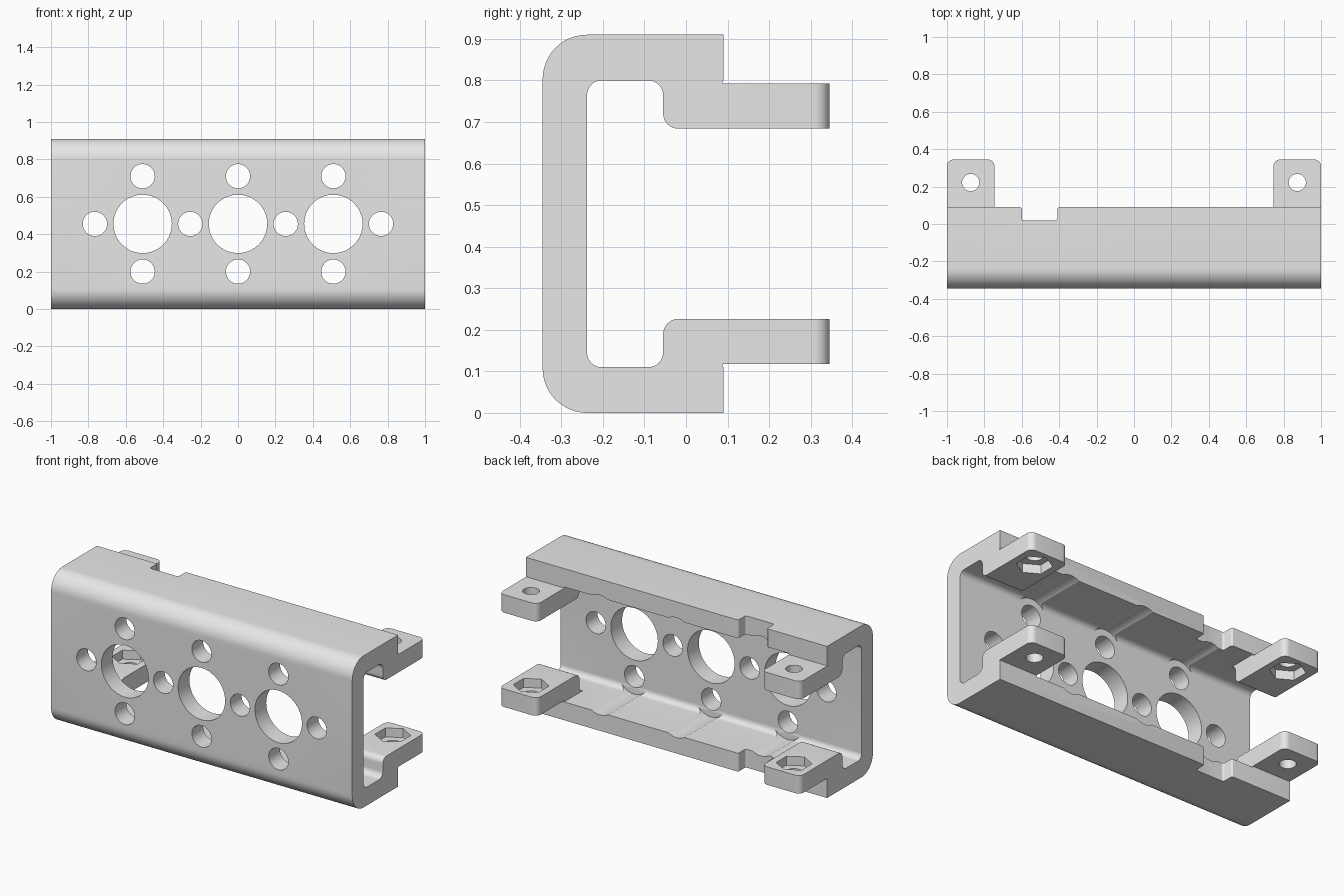
import bpy, bmesh, math
from mathutils import Vector

if "Cube" in bpy.data.objects:
    bpy.data.objects.remove(bpy.data.objects["Cube"], do_unlink=True)

MID = 0.455          # half height: every part is mirrored about this level
PITCH = 0.51         # spacing of the large bores

grey = bpy.data.materials.new("light_grey")
grey.use_nodes = True
grey.diffuse_color = (0.8, 0.8, 0.8, 1)
grey.node_tree.nodes["Principled BSDF"].inputs["Base Color"].default_value = (0.8, 0.8, 0.8, 1)


def rounded(corners, steps=8):
    """Outline from (u, v, radius) corners, filleting those with a radius."""
    out = []
    for i, (u, v, r) in enumerate(corners):
        p = Vector((u, v))
        if r == 0:
            out.append(p)
            continue
        a = (Vector(corners[i - 1][:2]) - p).normalized()
        b = (Vector(corners[(i + 1) % len(corners)][:2]) - p).normalized()
        half = a.angle(b) / 2
        centre = p + (a + b).normalized() * r / math.sin(half)
        start = p + a * r / math.tan(half) - centre
        end = p + b * r / math.tan(half) - centre
        for k in range(steps + 1):
            t = k / steps
            sweep = math.pi - 2 * half
            w = (start * math.sin((1 - t) * sweep) + end * math.sin(t * sweep)) / math.sin(sweep)
            out.append(centre + w)
    return out


def circle(u, v, r, n=48, turn=0.0):
    angles = [turn + math.tau * k / n for k in range(n)]
    return [Vector((u + r * math.cos(a), v + r * math.sin(a))) for a in angles]


def prism(name, outline, axis, lo, hi):
    """Extrude an outline along an axis; the origin sits at mid height."""
    place = {"x": lambda p, d: (d, p.x, p.y - MID),
             "y": lambda p, d: (p.x, d, p.y - MID),
             "z": lambda p, d: (p.x, p.y, d - MID)}[axis]
    bm = bmesh.new()
    face = bm.faces.new([bm.verts.new(place(p, lo)) for p in outline])
    grown = bmesh.ops.extrude_face_region(bm, geom=[face])["geom"]
    shift = Vector(place(outline[0], hi)) - Vector(place(outline[0], lo))
    bmesh.ops.translate(bm, vec=shift, verts=[g for g in grown if isinstance(g, bmesh.types.BMVert)])
    bmesh.ops.recalc_face_normals(bm, faces=bm.faces)
    mesh = bpy.data.meshes.new(name)
    bm.to_mesh(mesh)
    bm.free()
    mesh.materials.append(grey)
    obj = bpy.data.objects.new(name, mesh)
    obj.location.z = MID
    bpy.context.collection.objects.link(obj)
    return obj


def apply(obj, mod):
    bpy.context.view_layer.objects.active = obj
    bpy.ops.object.modifier_apply(modifier=mod.name)


def combine(obj, other, operation):
    mod = obj.modifiers.new("combine", "BOOLEAN")
    mod.operation, mod.solver, mod.object = operation, "EXACT", other
    bpy.context.view_layer.update()
    apply(obj, mod)
    bpy.data.objects.remove(other, do_unlink=True)


def cut(obj, outline, axis, lo, hi):
    combine(obj, prism("cutter", outline, axis, lo, hi), "DIFFERENCE")


# C-shaped channel
TOP = 2 * MID
bracket = prism("channel_bracket", rounded([
    (0.09, 0, 0), (0.09, 0.11, 0), (-0.238, 0.11, 0.035), (-0.238, TOP - 0.11, 0.035),
    (0.09, TOP - 0.11, 0), (0.09, TOP, 0), (-0.345, TOP, 0.107), (-0.345, 0, 0.107)], 12),
    "x", -1, 1)

# Screw head grooves along both flanges, then bores and screw holes in the wall
for x in (-PITCH, 0, PITCH):
    for z in (MID - PITCH / 2, MID + PITCH / 2):
        cut(bracket, circle(x, z, 0.105), "y", -0.236, 0.2)
        cut(bracket, circle(x, z, 0.065, 32), "y", -0.5, -0.2)
    cut(bracket, circle(x, MID, 0.156, 64), "y", -0.5, -0.2)
for k in (-1.5, -0.5, 0.5, 1.5):
    cut(bracket, circle(k * PITCH, MID, 0.065, 32), "y", -0.5, -0.2)

# Rim notch through both flanges
cut(bracket, rounded([
    (-0.66, 0.2, 0), (-0.66, 0.0905, 0), (-0.6, 0.0905, 0.012), (-0.6, 0.02, 0.012),
    (-0.41, 0.02, 0.012), (-0.41, 0.0905, 0.012), (-0.35, 0.0905, 0), (-0.35, 0.2, 0)], 5),
    "z", -0.1, TOP + 0.1)

# Mounting tab with rounded end, screw hole and hexagonal nut pocket
tab = prism("mounting_tab", rounded([
    (0.345, 0.118, 0), (0.345, 0.226, 0), (-0.055, 0.226, 0.036), (-0.055, 0.11, 0.036),
    (-0.12, 0.11, 0), (-0.12, 0.06, 0), (0.088, 0.06, 0), (0.088, 0.118, 0)]),
    "x", 0.746, 1)
bm = bmesh.new()
bm.from_mesh(tab.data)
ends = [e for e in bm.edges if all(v.co.y > 0.34 for v in e.verts)
        and abs(e.verts[0].co.z - e.verts[1].co.z) > 0.05]
bmesh.ops.bevel(bm, geom=ends, offset=0.036, segments=8, profile=0.5, affect="EDGES")
bm.to_mesh(tab.data)
bm.free()
cut(tab, circle(0.873, 0.222, 0.046, 32), "z", 0.0, 0.4)
cut(tab, circle(0.873, 0.222, 0.098, 6, math.pi / 2), "z", 0.172, 0.4)

# Repeat the tab at all four corners
mirror = tab.modifiers.new("corners", "MIRROR")
mirror.use_axis = (True, False, True)
apply(tab, mirror)
combine(bracket, tab, "UNION")

# Smooth curves, sharp edges
bpy.ops.object.select_all(action="DESELECT")
bracket.select_set(True)
bpy.context.view_layer.objects.active = bracket
bpy.ops.object.shade_smooth_by_angle(angle=math.radians(25))
